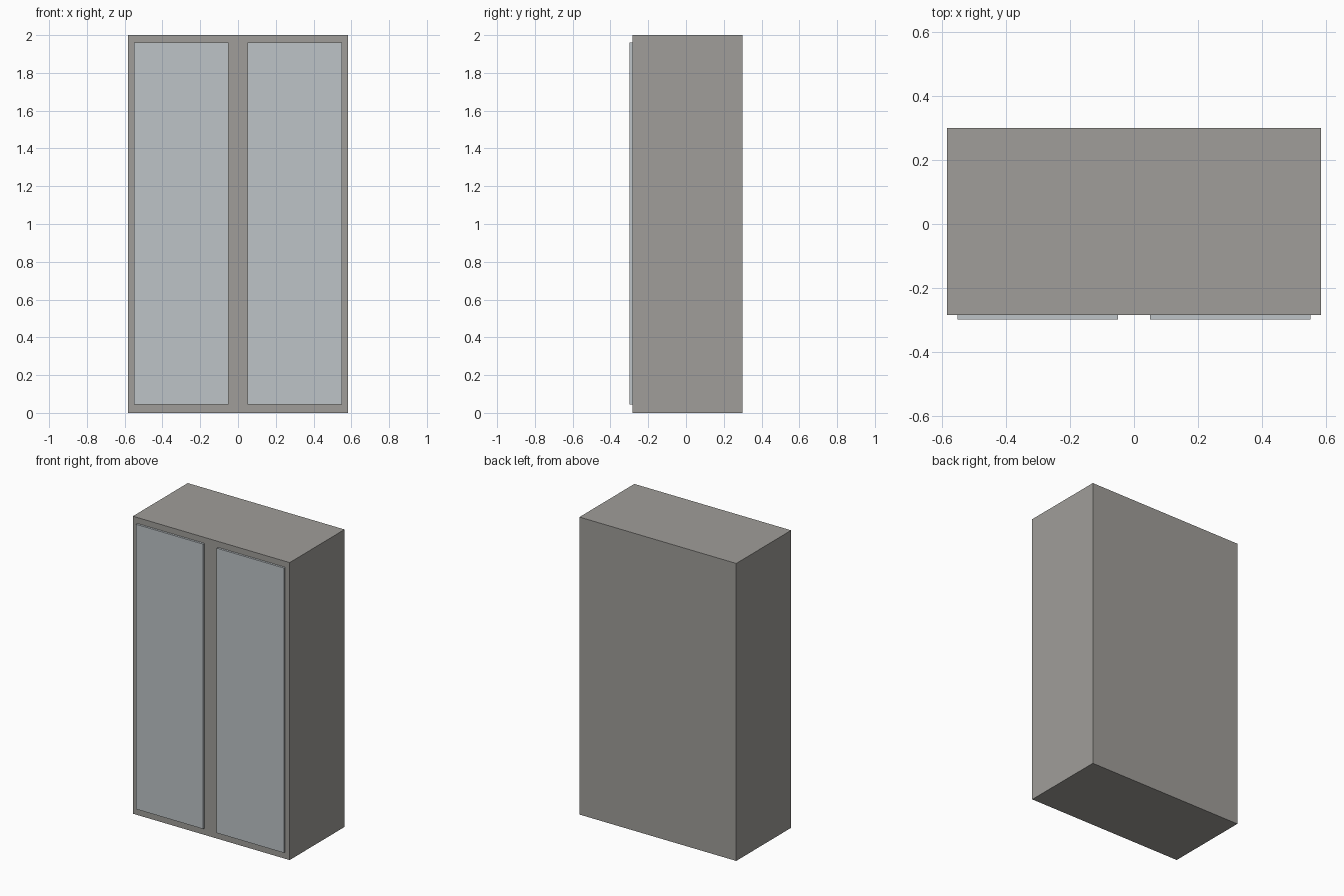
import bpy

if "Cube" in bpy.data.objects:
    bpy.data.objects.remove(bpy.data.objects["Cube"])


def material(name, rgb):
    mat = bpy.data.materials.new(name)
    mat.diffuse_color = (*rgb, 1.0)
    mat.use_nodes = True
    mat.node_tree.nodes["Principled BSDF"].inputs["Base Color"].default_value = mat.diffuse_color
    return mat


def box(name, x, y, z, mat):
    """Box spanning the given (min, max) ranges."""
    spans = (x, y, z)
    bpy.ops.mesh.primitive_cube_add(size=1, location=[(a + b) / 2 for a, b in spans])
    ob = bpy.context.object
    ob.name = name
    ob.scale = [b - a for a, b in spans]
    bpy.ops.object.transform_apply(location=False, rotation=False, scale=True)
    ob.data.materials.append(mat)
    return ob


warm_grey = material("warm_grey", (0.35, 0.34, 0.32))
pale_blue = material("pale_blue_grey", (0.51, 0.55, 0.57))

# Cabinet body
box("cabinet_body", (-0.583, 0.583), (-0.284, 0.299), (0.0, 2.0), warm_grey)

# Two door panels standing slightly proud of the front
for side, cx in (("left", -0.3), ("right", 0.3)):
    box(f"{side}_door", (cx - 0.25, cx + 0.25), (-0.298, -0.282), (0.045, 1.96), pale_blue)
